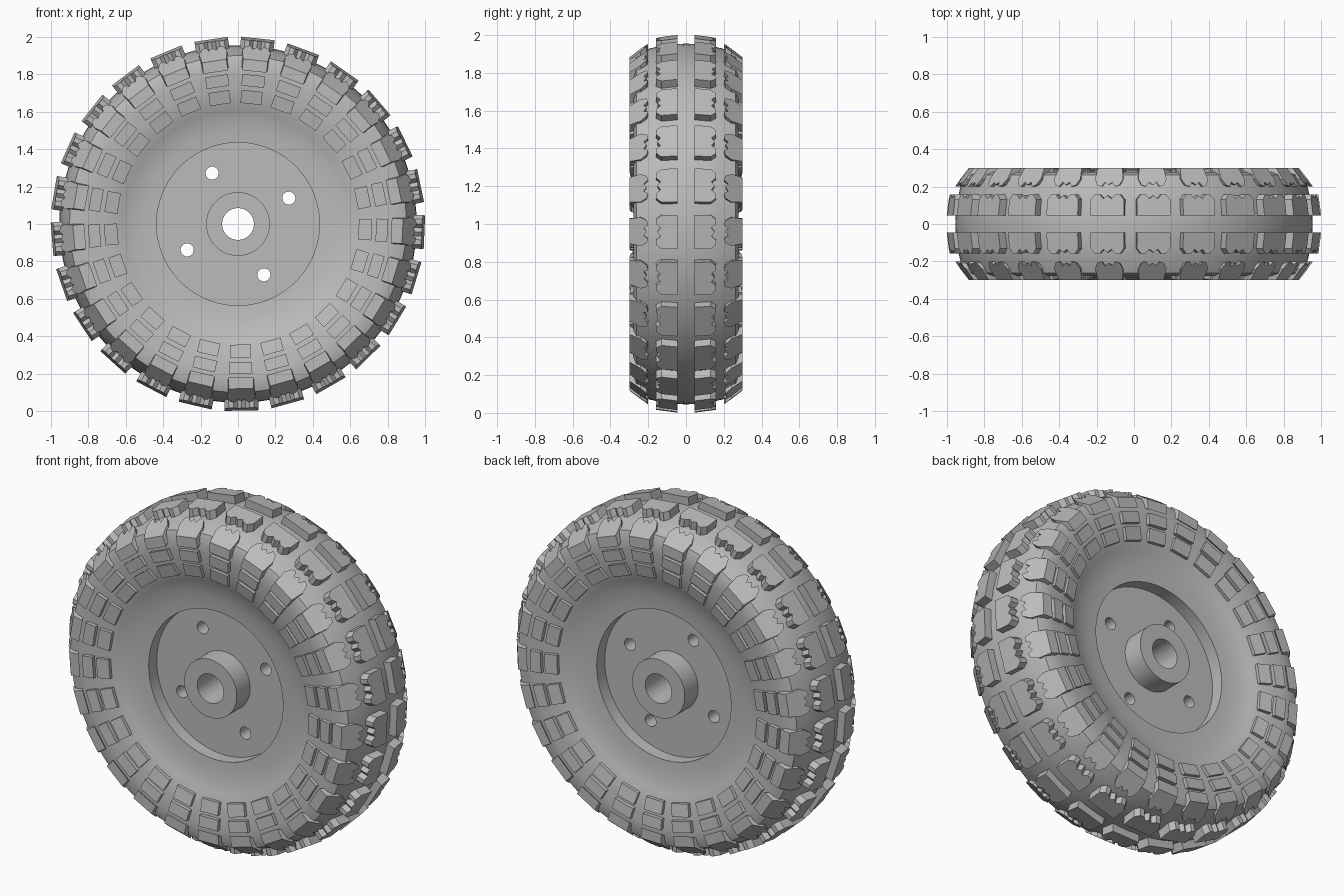
import bpy, bmesh, math
from mathutils import Vector

cube = bpy.data.objects.get("Cube")
if cube:
    bpy.data.objects.remove(cube, do_unlink=True)

CENTRE = Vector((0, 0, 1))
LUGS = 25
PHASE = math.radians(6.1)

rubber = bpy.data.materials.new("plain_grey")
rubber.use_nodes = True
GREY = (0.5, 0.5, 0.5, 1)
rubber.diffuse_color = GREY
rubber.node_tree.nodes["Principled BSDF"].inputs["Base Color"].default_value = GREY


def finish(bm, name):
    """Turn a bmesh into a named object."""
    bmesh.ops.recalc_face_normals(bm, faces=bm.faces)
    mesh = bpy.data.meshes.new(name)
    bm.to_mesh(mesh)
    bm.free()
    mesh.materials.append(rubber)
    obj = bpy.data.objects.new(name, mesh)
    bpy.context.collection.objects.link(obj)
    return obj


def activate(obj):
    bpy.ops.object.select_all(action="DESELECT")
    obj.select_set(True)
    bpy.context.view_layer.objects.active = obj


def smooth(obj):
    activate(obj)
    bpy.ops.object.shade_smooth_by_angle(angle=math.radians(30))


def place(phi, u, y, r):
    """Point at tangent offset u, width y and radius r on the wheel."""
    s, c = math.sin(phi), math.cos(phi)
    return CENTRE + Vector((u * c + r * s, y, r * c - u * s))


def lathe(name, half, steps=100):
    """Spin a closed (radius, y) profile mirrored about the middle plane."""
    profile = half + [(r, -y) for r, y in reversed(half) if y > 0]
    bm = bmesh.new()
    rings = [[bm.verts.new(place(math.tau * i / steps, 0, y, r)) for r, y in profile]
             for i in range(steps)]
    n = len(profile)
    for i in range(steps):
        a, b = rings[i], rings[(i + 1) % steps]
        for j in range(n):
            k = (j + 1) % n
            bm.faces.new((a[j], a[k], b[k], b[j]))
    return finish(bm, name)


def add_block(bm, phi, low, high):
    """Prism between two matching outlines of (u, y, r) points."""
    lo = [bm.verts.new(place(phi, *p)) for p in low]
    hi = [bm.verts.new(place(phi, *p)) for p in high]
    bm.faces.new(lo)
    bm.faces.new(hi)
    for i in range(len(lo)):
        j = (i + 1) % len(lo)
        bm.faces.new((lo[i], lo[j], hi[j], hi[i]))


def lug_ring(name, low, high):
    """Repeat one lug around the wheel on both sides."""
    bm = bmesh.new()
    for i in range(LUGS):
        for side in (1, -1):
            add_block(bm, PHASE + math.tau * i / LUGS,
                      [(u, y * side, r) for u, y, r in low],
                      [(u, y * side, r) for u, y, r in high])
    return finish(bm, name)


def mirrored(points):
    """Close a half outline across u = 0."""
    return points + [(-u, y) for u, y in reversed(points) if u > 0]


# Tyre carcass: dished inner wall, sidewall and crowned tread
tyre = lathe("tyre_body", [
    (0.435, 0.205), (0.5, 0.21), (0.56, 0.221), (0.61, 0.237), (0.645, 0.253),
    (0.72, 0.268), (0.8, 0.276), (0.86, 0.277), (0.9, 0.263),
    (0.93, 0.19), (0.943, 0.13), (0.952, 0.065), (0.955, 0)])
smooth(tyre)

# Wheel disc with its raised hub and through bore
disc = lathe("wheel_disc", [(0.085, 0.255), (0.17, 0.255), (0.17, 0.13), (0.436, 0.13)])

# Four bolt holes through the disc
bm = bmesh.new()
for i in range(4):
    phi = math.radians(63) + i * math.pi / 2
    mid = place(phi, 0, 0, 0.305)
    rim = [(mid.x + 0.035 * math.cos(t), mid.z + 0.035 * math.sin(t))
           for t in (math.tau * k / 24 for k in range(24))]
    front = [bm.verts.new((x, -0.2, z)) for x, z in rim]
    back = [bm.verts.new((x, 0.2, z)) for x, z in rim]
    bm.faces.new(front)
    bm.faces.new(back)
    for k in range(24):
        j = (k + 1) % 24
        bm.faces.new((front[k], front[j], back[j], back[k]))
cutter = finish(bm, "bolt_hole_cutter")
cutter.hide_render = True
cut = disc.modifiers.new("bolt_holes", "BOOLEAN")
cut.operation = "DIFFERENCE"
cut.solver = "EXACT"
cut.object = cutter
activate(disc)
bpy.ops.object.modifier_apply(modifier=cut.name)
bpy.data.objects.remove(cutter, do_unlink=True)
smooth(disc)

# Centre tread lugs with a notched outer edge
outline = mirrored([(0.09, 0.045), (0.09, 0.13), (0.068, 0.158), (0.042, 0.158),
                    (0.022, 0.135), (0, 0.152)])
lug_ring("centre_tread_lugs",
         [(u, y, 0.92) for u, y in outline],
         [(u, y, 1.003 - 0.13 * y) for u, y in outline])

# Shoulder lugs that wrap from the tread onto the sidewall
outline = mirrored([(0.066, 0.3), (0.076, 0.24), (0.06, 0.208), (0.036, 0.2),
                    (0.02, 0.224), (0, 0.208)])
lug_ring("shoulder_lugs",
         [(u, y, 1.045 - 0.75 * y) for u, y in outline],
         [(u, y, 1.105 - 0.75 * y) for u, y in outline])

# Two rows of raised sidewall pads: radii, half width and face depth
for name, r0, r1, w, y0, y1 in (
        ("inner_sidewall_pads", 0.645, 0.715, 0.056, 0.272, 0.288),
        ("outer_sidewall_pads", 0.738, 0.8, 0.061, 0.292, 0.299)):
    corners = [(-w, r0, y0), (w, r0, y0), (w, r1, y1), (-w, r1, y1)]
    lug_ring(name, [(u, 0.24, r) for u, r, y in corners],
             [(u, y, r) for u, r, y in corners])
